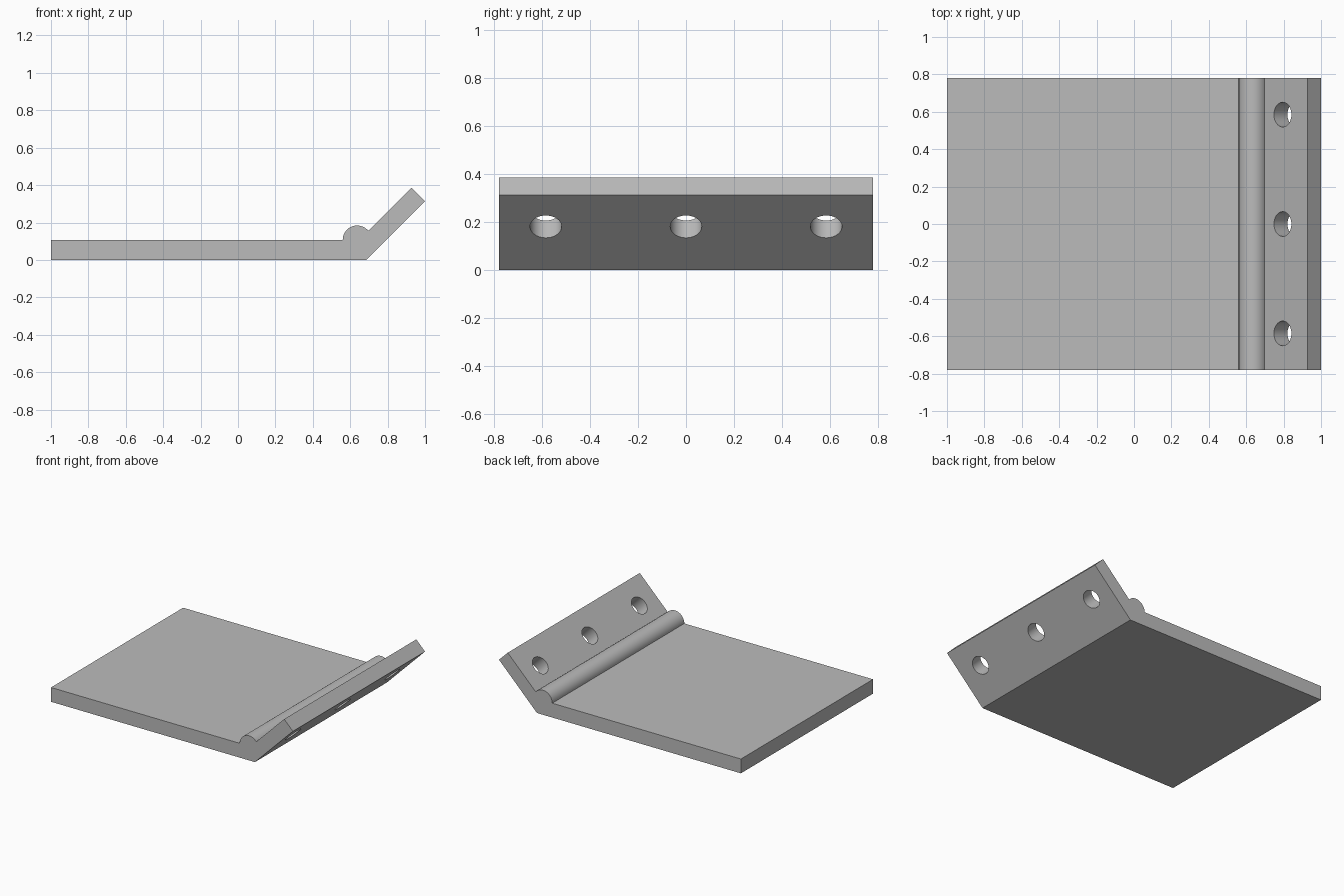
import bpy, bmesh, math
from mathutils import Matrix, Vector

cube = bpy.data.objects.get("Cube")
if cube:
    bpy.data.objects.remove(cube, do_unlink=True)

HALF_DEPTH = 0.78
THICK = 0.107
BEAD_X, BEAD_R = 0.637, 0.077

grey = bpy.data.materials.new("plain_grey")
grey.use_nodes = True
colour = (0.5, 0.5, 0.5, 1)
grey.diffuse_color = colour
grey.node_tree.nodes["Principled BSDF"].inputs["Base Color"].default_value = colour


def mesh_object(name, bm):
    bmesh.ops.recalc_face_normals(bm, faces=bm.faces)
    mesh = bpy.data.meshes.new(name)
    bm.to_mesh(mesh)
    bm.free()
    mesh.materials.append(grey)
    obj = bpy.data.objects.new(name, mesh)
    bpy.context.collection.objects.link(obj)
    return obj


# Side profile: flat base, slanted flange, rounded bead in the bend
profile = [(-1, 0), (0.686, 0), (1, 0.314), (0.928, 0.386)]
start, steps = math.radians(39), 20
for i in range(steps + 1):
    a = start + (math.pi - start) * i / steps
    profile.append((BEAD_X + BEAD_R * math.cos(a), THICK + BEAD_R * math.sin(a)))
profile.append((-1, THICK))

bm = bmesh.new()
face = bm.faces.new([bm.verts.new((x, -HALF_DEPTH, z)) for x, z in profile])
extruded = bmesh.ops.extrude_face_region(bm, geom=[face])["geom"]
bmesh.ops.translate(bm, vec=(0, 2 * HALF_DEPTH, 0),
                    verts=[v for v in extruded if isinstance(v, bmesh.types.BMVert)])
plate = mesh_object("bent_plate", bm)

# Three round holes square to the flange
bm = bmesh.new()
tilt = Vector((1, 0, -1)).to_track_quat("Z", "Y").to_matrix().to_4x4()
for y in (-0.585, 0, 0.585):
    bmesh.ops.create_cone(bm, cap_ends=True, segments=40, radius1=0.066, radius2=0.066,
                          depth=0.2, matrix=Matrix.Translation((0.83, y, 0.218)) @ tilt)
cutter = mesh_object("hole_cutter", bm)
cutter.hide_render = True

cut = plate.modifiers.new("bolt_holes", "BOOLEAN")
cut.operation = "DIFFERENCE"
cut.solver = "EXACT"
cut.object = cutter

bpy.ops.object.select_all(action="DESELECT")
plate.select_set(True)
bpy.context.view_layer.objects.active = plate
bpy.ops.object.modifier_apply(modifier=cut.name)
bpy.data.objects.remove(cutter, do_unlink=True)
bpy.ops.object.shade_smooth_by_angle(angle=math.radians(30))
